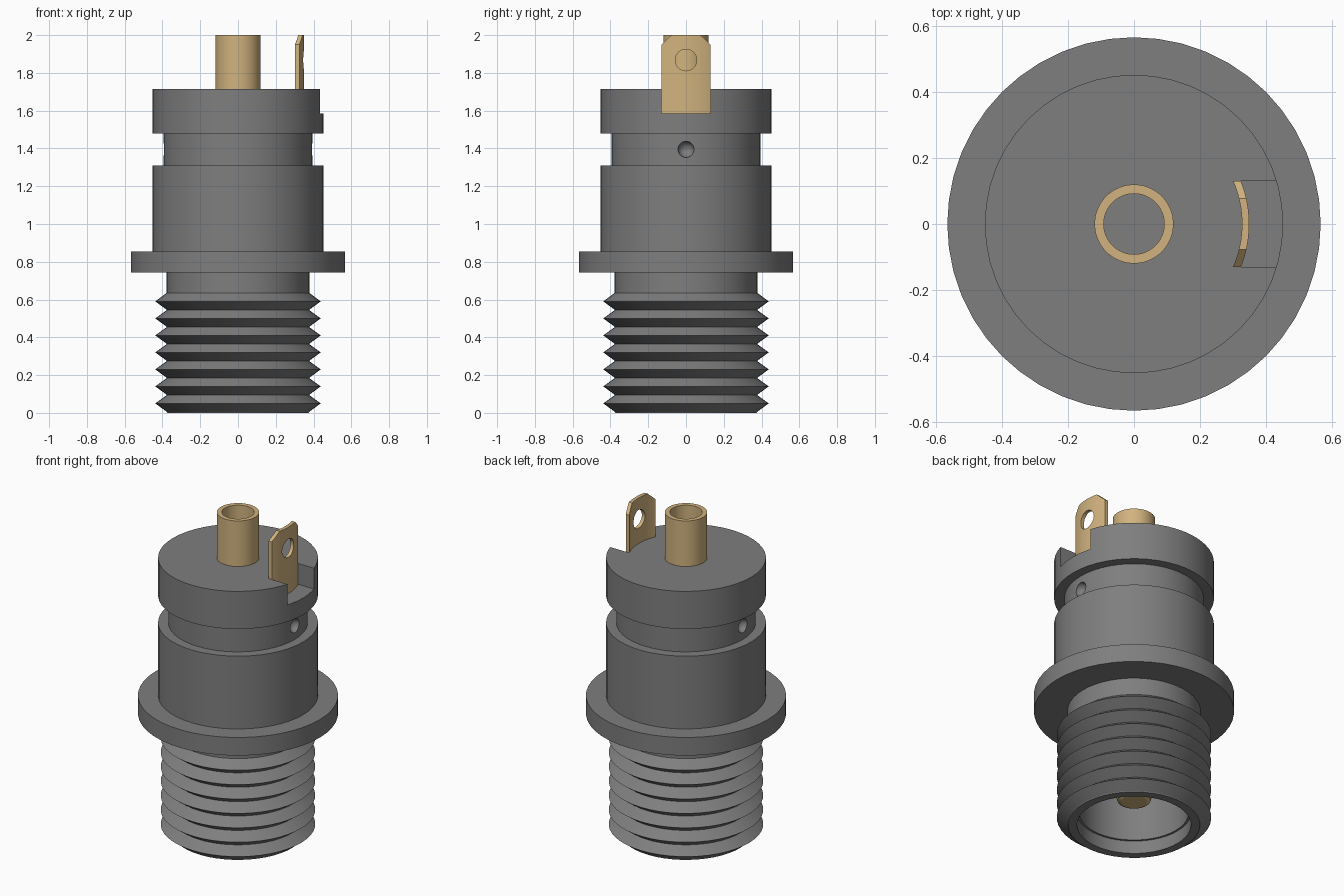
import bpy, bmesh, math
from mathutils import Vector

SEG = 48

cube = bpy.data.objects.get("Cube")
if cube:
    bpy.data.objects.remove(cube, do_unlink=True)


def material(name, rgb):
    m = bpy.data.materials.new(name)
    m.use_nodes = True
    m.diffuse_color = (*rgb, 1)
    bsdf = next(n for n in m.node_tree.nodes if n.type == 'BSDF_PRINCIPLED')
    bsdf.inputs["Base Color"].default_value = (*rgb, 1)
    return m


GREY = material("dark grey", (0.21, 0.21, 0.21))
BRASS = material("brass", (0.64, 0.45, 0.21))


def finish(name, bm, mat):
    bmesh.ops.recalc_face_normals(bm, faces=bm.faces[:])
    me = bpy.data.meshes.new(name)
    bm.to_mesh(me)
    bm.free()
    ob = bpy.data.objects.new(name, me)
    bpy.context.collection.objects.link(ob)
    me.materials.append(mat)
    return ob


def lathe(name, profile, mat):
    """Turn an (r, z) profile that starts and ends on the axis."""
    bm = bmesh.new()
    vs = [bm.verts.new((r, 0, z)) for r, z in profile]
    es = [bm.edges.new(p) for p in zip(vs, vs[1:])]
    bmesh.ops.spin(bm, geom=vs + es, cent=(0, 0, 0), axis=(0, 0, 1),
                   angle=2 * math.pi, steps=SEG, use_duplicate=False)
    bmesh.ops.remove_doubles(bm, verts=bm.verts[:], dist=1e-4)
    bmesh.ops.dissolve_degenerate(bm, edges=bm.edges[:], dist=1e-5)
    return finish(name, bm, mat)


def prism(name, points, push, mat):
    """Extrude a flat polygon along a vector."""
    bm = bmesh.new()
    face = bm.faces.new([bm.verts.new(p) for p in points])
    new = bmesh.ops.extrude_face_region(bm, geom=[face], use_keep_orig=True)
    moved = [g for g in new["geom"] if isinstance(g, bmesh.types.BMVert)]
    bmesh.ops.translate(bm, verts=moved, vec=Vector(push))
    return finish(name, bm, mat)


def ball(name, centre, radius, mat):
    bm = bmesh.new()
    bmesh.ops.create_uvsphere(bm, u_segments=24, v_segments=12, radius=radius)
    bmesh.ops.translate(bm, verts=bm.verts[:], vec=Vector(centre))
    return finish(name, bm, mat)


def boolean(ob, tool, operation):
    """Apply a boolean and remove the cutter."""
    bpy.context.view_layer.objects.active = ob
    mod = ob.modifiers.new("cut", 'BOOLEAN')
    mod.operation, mod.object, mod.solver = operation, tool, 'EXACT'
    bpy.ops.object.modifier_apply(modifier=mod.name)
    bpy.data.objects.remove(tool, do_unlink=True)


def smooth(ob):
    bpy.ops.object.select_all(action='DESELECT')
    ob.select_set(True)
    bpy.context.view_layer.objects.active = ob
    bpy.ops.object.shade_smooth_by_angle(angle=math.radians(28))


def arc(radius, half_width, z, n=12):
    a = math.asin(half_width / radius)
    return [(radius * math.cos(t), radius * math.sin(t), z)
            for t in (-a + 2 * a * i / n for i in range(n + 1))]


# Housing: cap, groove, barrel, flange and neck, then thread and socket
profile = [(0, 1.715), (0.453, 1.715), (0.453, 1.48), (0.395, 1.48),
           (0.395, 1.31), (0.453, 1.31), (0.453, 0.855), (0.567, 0.855),
           (0.567, 0.742), (0.378, 0.742), (0.378, 0.635)]
for i in reversed(range(7)):
    z = 0.05 + 0.09 * i
    profile += [(0.438, z), (0.376, z - 0.045)]
profile += [(0.374, 0), (0.323, 0), (0.323, 0.08), (0.31, 0.08),
            (0.31, 1.2), (0, 1.2)]
housing = lathe("housing", profile, GREY)

# Notch in the cap behind the side terminal
notch = prism("notch_cutter", arc(0.335, 0.131, 1.585)
              + [(0.6, 0.131, 1.585), (0.6, -0.131, 1.585)], (0, 0, 0.3), GREY)
boolean(housing, notch, 'DIFFERENCE')

# Round dimples in the groove, one on each side
for side in (-1, 1):
    dimple = ball("dimple_cutter", (side * 0.396, 0, 1.395), 0.043, GREY)
    boolean(housing, dimple, 'DIFFERENCE')
smooth(housing)

# Centre contact: rounded pin in the socket, solder cup on top
contact = lathe("centre_contact", [
    (0, 0.15), (0.075, 0.15), (0.093, 0.16), (0.1, 0.18), (0.1, 1.3),
    (0.12, 1.3), (0.12, 2.0), (0.092, 2.0), (0.092, 1.68), (0, 1.58)], BRASS)
contact.data.materials.append(GREY)
for f in contact.data.polygons:
    # drilled cone at the bottom of the cup
    if 1.57 < f.center.z < 1.679 and math.hypot(f.center.x, f.center.y) < 0.08:
        f.material_index = 1
smooth(contact)

# Side terminal: curved tab with chamfered corners and an eyelet
terminal = prism("side_terminal", arc(0.328, 0.14, 1.55)
                 + arc(0.35, 0.14, 1.55)[::-1], (0, 0, 0.5), BRASS)
outline = [(-0.13, 1.56), (0.13, 1.56), (0.13, 1.95), (0.077, 2.0),
           (-0.077, 2.0), (-0.13, 1.95)]
tab = prism("tab_cutter", [(0.2, y, z) for y, z in outline], (0.3, 0, 0), BRASS)
boolean(terminal, tab, 'INTERSECT')
circle = [(0.2, 0.057 * math.cos(t), 1.868 + 0.057 * math.sin(t))
          for t in (2 * math.pi * i / 32 for i in range(32))]
eyelet = prism("eyelet_cutter", circle, (0.3, 0, 0), BRASS)
boolean(terminal, eyelet, 'DIFFERENCE')
smooth(terminal)
